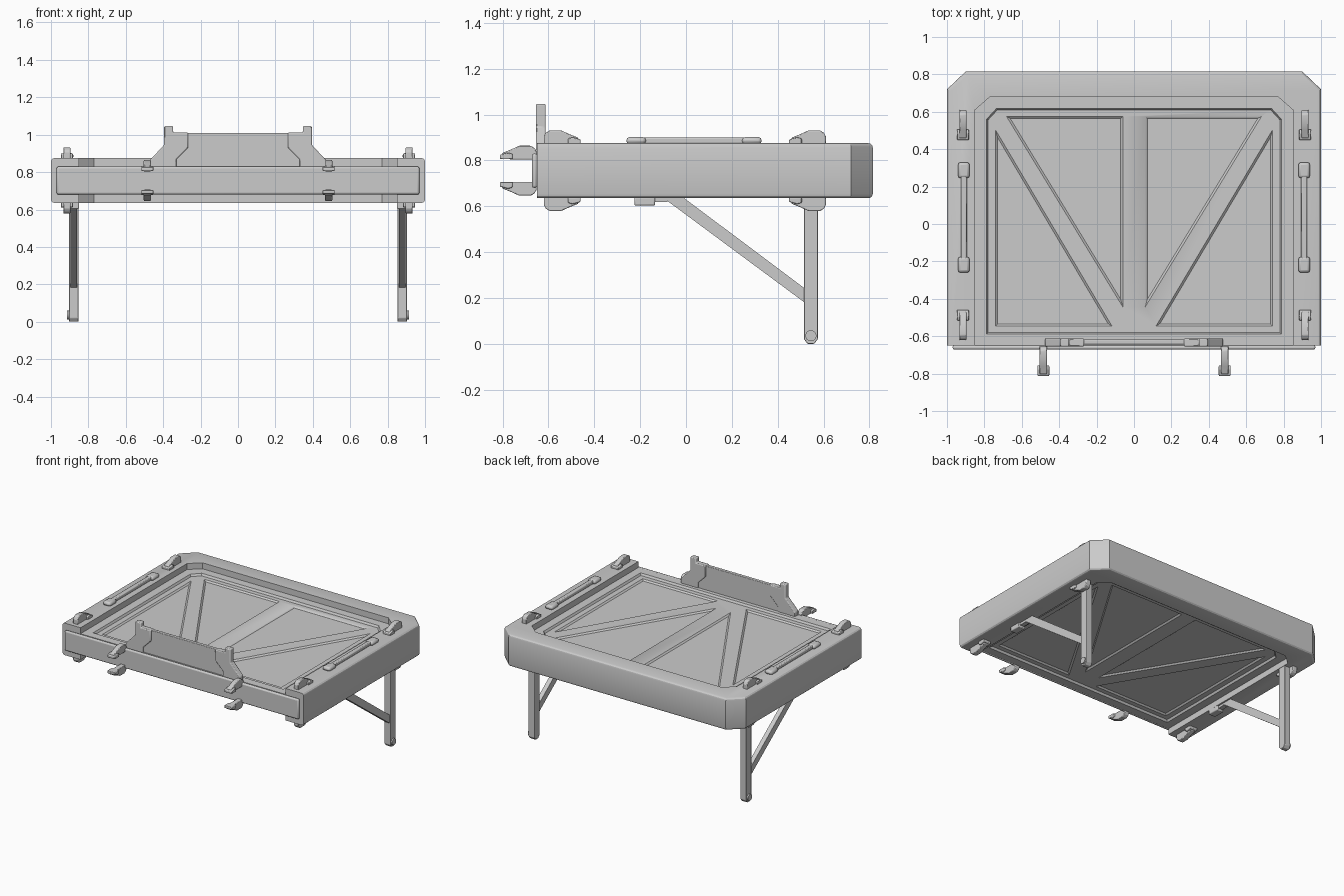
import bpy, bmesh, math
from mathutils import Vector

if "Cube" in bpy.data.objects:
    bpy.data.objects.remove(bpy.data.objects["Cube"])

grey = bpy.data.materials.new("light_grey")
grey.diffuse_color = (0.6, 0.6, 0.6, 1)
grey.use_nodes = True
grey.node_tree.nodes["Principled BSDF"].inputs["Base Color"].default_value = grey.diffuse_color
MID = 0.755                                   # mid height of the tray


def finish(bm, name, bevel=0, segments=2):
    bmesh.ops.recalc_face_normals(bm, faces=bm.faces)
    me = bpy.data.meshes.new(name)
    bm.to_mesh(me)
    bm.free()
    me.materials.append(grey)
    ob = bpy.data.objects.new(name, me)
    bpy.context.collection.objects.link(ob)
    me.shade_smooth()
    me.set_sharp_from_angle(angle=math.radians(25))
    if bevel:
        mod = ob.modifiers.new("bevel", 'BEVEL')
        mod.width, mod.segments = bevel, segments
        mod.limit_method, mod.angle_limit = 'ANGLE', math.radians(30)
    return ob


def loft(bm, a, b):
    """Closed solid between two outlines of equal length."""
    va, vb = [bm.verts.new(p) for p in a], [bm.verts.new(p) for p in b]
    n = len(a)
    for i in range(n):
        j = (i + 1) % n
        bm.faces.new((va[i], va[j], vb[j], vb[i]))
    bm.faces.new(va[::-1])
    bm.faces.new(vb)


def prism(name, pts, axis, lo, hi, bevel=0, segments=2):
    """Extrude an outline along x, y or z."""
    place = {'x': lambda p, t: (t, p[0], p[1]),
             'y': lambda p, t: (p[0], t, p[1]),
             'z': lambda p, t: (p[0], p[1], t)}[axis]
    bm = bmesh.new()
    loft(bm, [place(p, lo) for p in pts], [place(p, hi) for p in pts])
    return finish(bm, name, bevel, segments)


def rect(a0, a1, b0, b1):
    return [(a0, b0), (a1, b0), (a1, b1), (a0, b1)]


def inset(pts, d):
    """Shrink a convex outline by d."""
    v = [Vector(p) for p in pts]
    c = sum(v, Vector((0, 0))) / len(v)
    out = []
    for i, p in enumerate(v):
        e1, e2 = (p - v[i - 1]).normalized(), (v[(i + 1) % len(v)] - p).normalized()
        n1, n2 = Vector((-e1.y, e1.x)), Vector((-e2.y, e2.x))
        if n1.dot(c - p) < 0:
            n1 = -n1
        if n2.dot(c - p) < 0:
            n2 = -n2
        out.append(p + (n1 + n2) * d / (1 + n1.dot(n2)))
    return out


# Surrounding frame, open at the front, rounded along its outer edges
outer = [(1, -0.65), (1, 0.72), (0.9, 0.815)]
inner = [(-0.85, -0.65), (-0.85, 0.61), (-0.77, 0.68)]
outer += [(-x, y) for x, y in outer[::-1]]
inner += [(-x, y) for x, y in inner[::-1]]
bm = bmesh.new()
pts = outer + inner
loft(bm, [(x, y, MID - 0.12) for x, y in pts], [(x, y, MID + 0.12) for x, y in pts])
rim = []
for e in bm.edges:
    a, b = (v.co for v in e.verts)
    on_outer = all(any((Vector(p) - c.xy).length < 1e-4 for p in outer) for c in (a, b))
    if on_outer and abs(a.z - b.z) < 1e-4:
        rim.append(e)
bmesh.ops.bevel(bm, geom=rim, offset=0.02, segments=3, profile=0.5, affect='EDGES')
finish(bm, "frame")

# Centre panel with a shallow pocket and triangular recesses on both faces
panel = prism("panel", [(-0.86, -0.65), (0.86, -0.65), (0.86, 0.62), (0.78, 0.69),
                        (-0.78, 0.69), (-0.86, 0.62)], 'z', MID - 0.075, MID + 0.075)
pocket = [(-0.79, -0.59), (0.79, -0.59), (0.79, 0.56), (0.735, 0.62),
          (-0.735, 0.62), (-0.79, 0.56)]
triangles = [[(s * x, y) for x, y in t] for s in (1, -1) for t in
             ([(0.055, 0.58), (0.69, 0.58), (0.055, -0.46)],
              [(0.745, 0.52), (0.745, -0.55), (0.11, -0.55)])]


def cut(name, outlines, top, bottom, taper):
    bm = bmesh.new()
    for o in outlines:
        for s in (1, -1):
            loft(bm, [(x, y, MID + s * top) for x, y in o],
                 [(x, y, MID + s * bottom) for x, y in inset(o, taper)])
    cutter = finish(bm, name)
    cutter.hide_render = True
    cutter.hide_viewport = True
    mod = panel.modifiers.new(name, 'BOOLEAN')
    mod.operation, mod.solver, mod.object = 'DIFFERENCE', 'EXACT', cutter


cut("pocket_cutter", [pocket], 0.077, 0.06, 0.01)
cut("triangle_cutter", triangles, 0.064, 0.05, 0.016)

# Front cover plate
prism("front_plate", rect(-0.97, 0.97, 0.68, 0.83), 'y', -0.672, -0.648, 0.01)

# Upright flap: thin middle sheet and two thicker arms with posts
prism("flap_sheet", [(-0.34, 0.825), (0.34, 0.825), (0.34, 0.87), (0.28, 0.93), (0.28, 1.01),
                     (-0.28, 1.01), (-0.28, 0.93), (-0.34, 0.87)], 'y', -0.645, -0.618, 0.004)
arm = [(0.33, 0.825), (0.33, 0.868), (0.267, 0.93), (0.267, 1.012), (0.347, 1.012),
       (0.347, 1.046), (0.395, 1.046), (0.395, 0.945), (0.475, 0.86), (0.475, 0.825)]


def latch(name, x, y0, sy, z0, sz):
    """Curved lever with a wide thumb pad at its free end."""
    body = [(0, -0.004), (0, 0.03), (0.008, 0.045), (0.025, 0.056), (0.075, 0.056),
            (0.11, 0.04), (0.15, 0.024), (0.15, 0.004), (0.11, -0.004)]
    pad = [(0.105, -0.003), (0.105, 0.02), (0.125, 0.026), (0.16, 0.016), (0.16, -0.003)]
    for part, prof, w in (("lever", body, 0.019), ("pad", pad, 0.032)):
        prism(name + "_" + part, [(y0 + sy * u, z0 + sz * v) for u, v in prof],
              'x', x - w, x + w, 0.004)


for s, side in ((1, "right"), (-1, "left")):
    prism("flap_arm_" + side, [(s * x, z) for x, z in arm], 'y', -0.655, -0.612, 0.006)

    # Latches above and below, on the rails and at the front
    for k, level in ((1, "top"), (-1, "bottom")):
        z = MID + k * 0.12
        latch(f"rear_latch_{level}_{side}", s * 0.915, 0.61, -1, z, k)
        latch(f"fore_latch_{level}_{side}", s * 0.915, -0.62, 1, z, k)
        latch(f"front_latch_{level}_{side}", s * 0.485, -0.652, -1, MID + k * 0.053, k)

    # Carry handle on the rail
    x = s * 0.91
    prism("handle_bar_" + side, rect(x - 0.016, x + 0.016, -0.2, 0.27), 'z', 0.873, 0.899, 0.006)
    for y0, y1 in ((-0.26, -0.175), (0.245, 0.33)):
        prism("handle_mount_" + side, rect(x - 0.031, x + 0.031, y0, y1), 'z', 0.87, 0.902, 0.014)

    # Folding leg with a rounded foot, pivot pin and diagonal brace
    foot = [(0.515, 0.64), (0.515, 0.02), (0.53, 0), (0.56, 0), (0.575, 0.02), (0.575, 0.64)]
    prism("leg_" + side, foot, 'x', s * 0.853, s * 0.903, 0.003)
    pin = [(0.545 + 0.024 * math.cos(i * math.tau / 20),
            0.035 + 0.024 * math.sin(i * math.tau / 20)) for i in range(20)]
    prism("foot_pin_" + side, pin, 'x', s * 0.89, s * 0.913)
    prism("brace_" + side, [(-0.1, 0.637), (-0.01, 0.637), (0.52, 0.24), (0.52, 0.178)],
          'x', s * 0.862, s * 0.896)
    prism("brace_mount_" + side, rect(-0.225, -0.135, 0.603, 0.64), 'x', s * 0.85, s * 0.907, 0.006)
    prism("brace_hinge_" + side, rect(-0.15, -0.08, 0.618, 0.64), 'x', s * 0.862, s * 0.896)
